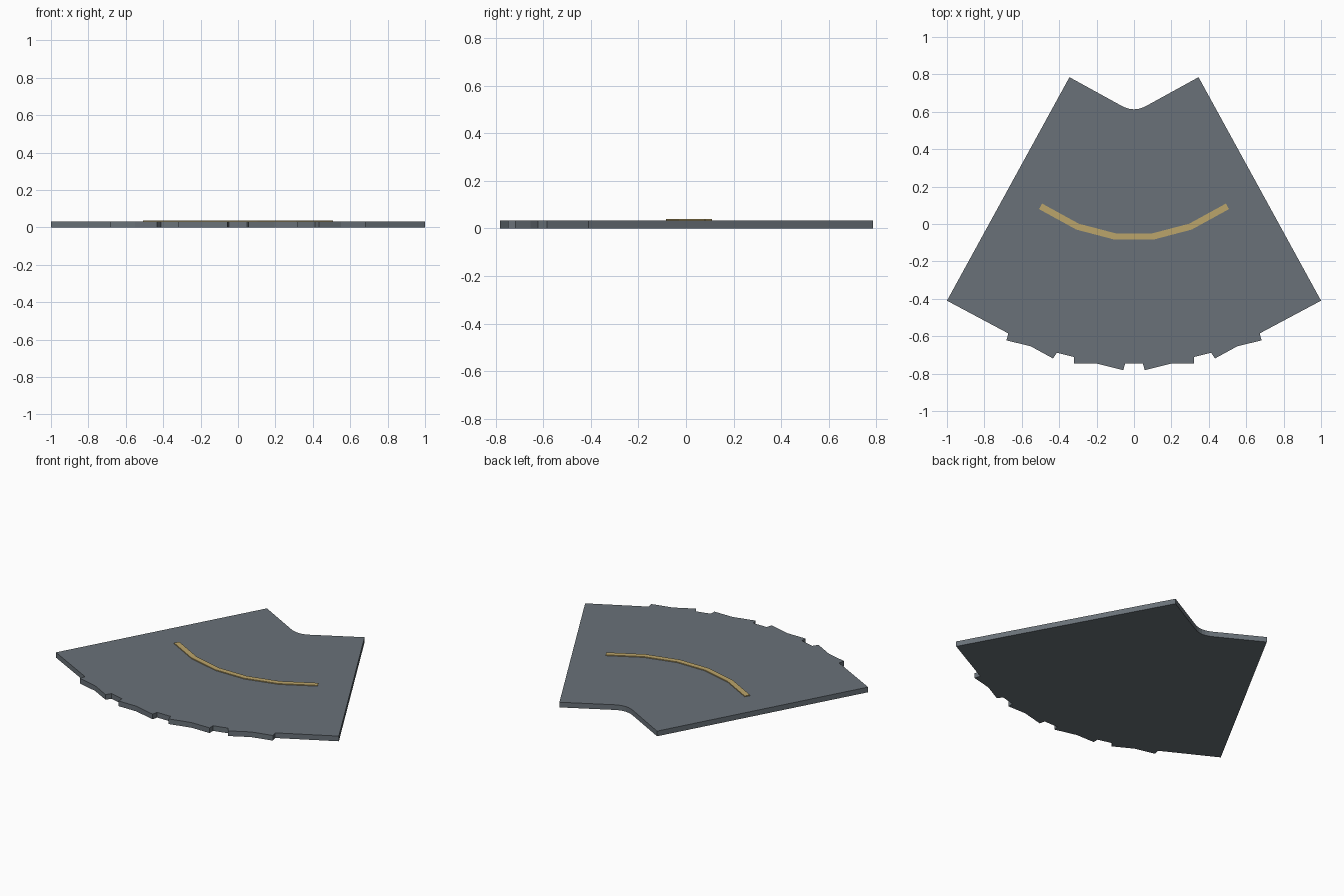
import bpy, bmesh, math
from mathutils import Matrix

if "Cube" in bpy.data.objects:
    bpy.data.objects.remove(bpy.data.objects["Cube"])

THICK = 0.033


def material(name, rgb):
    m = bpy.data.materials.new(name)
    m.diffuse_color = (*rgb, 1)
    m.use_nodes = True
    m.node_tree.nodes["Principled BSDF"].inputs["Base Color"].default_value = m.diffuse_color
    return m


def make_object(name, bm, mat):
    bmesh.ops.recalc_face_normals(bm, faces=bm.faces)
    me = bpy.data.meshes.new(name)
    bm.to_mesh(me)
    bm.free()
    me.materials.append(mat)
    ob = bpy.data.objects.new(name, me)
    bpy.context.collection.objects.link(ob)
    return ob


slate = material("slate grey", (0.142, 0.167, 0.19))
gold = material("dull gold", (0.50, 0.376, 0.145))

# Fan-shaped plate: right half of the outline, mirrored to the left
half = [(0.025, 0.616), (0.045, 0.622), (0.065, 0.631), (0.345, 0.785),
        (1.0, -0.41), (0.672, -0.585), (0.682, -0.622), (0.552, -0.654),
        (0.433, -0.719), (0.412, -0.688), (0.322, -0.711), (0.322, -0.747),
        (0.195, -0.747), (0.057, -0.782), (0.048, -0.747)]
outline = [(0, 0.613)] + half + [(-x, y) for x, y in reversed(half)]
bm = bmesh.new()
base = bm.faces.new([bm.verts.new((x, y, 0)) for x, y in outline])
ext = bmesh.ops.extrude_face_region(bm, geom=[base], use_keep_orig=True)
top = [g for g in ext["geom"] if isinstance(g, bmesh.types.BMVert)]
bmesh.ops.translate(bm, verts=top, vec=(0, 0, THICK))
make_object("fan_plate", bm, slate)

# Curved stripe: thin straight strips laid end to end
path = [(-0.497, 0.093), (-0.302, -0.014), (-0.1, -0.067),
        (0.1, -0.067), (0.302, -0.014), (0.497, 0.093)]
bm = bmesh.new()
for (x0, y0), (x1, y1) in zip(path, path[1:]):
    length = math.hypot(x1 - x0, y1 - y0) + 0.006
    mat = (Matrix.Translation(((x0 + x1) / 2, (y0 + y1) / 2, THICK + 0.0025))
           @ Matrix.Rotation(math.atan2(y1 - y0, x1 - x0), 4, 'Z')
           @ Matrix.Diagonal((length, 0.034, 0.006, 1)))
    bmesh.ops.create_cube(bm, size=1, matrix=mat)
make_object("stripe", bm, gold)
